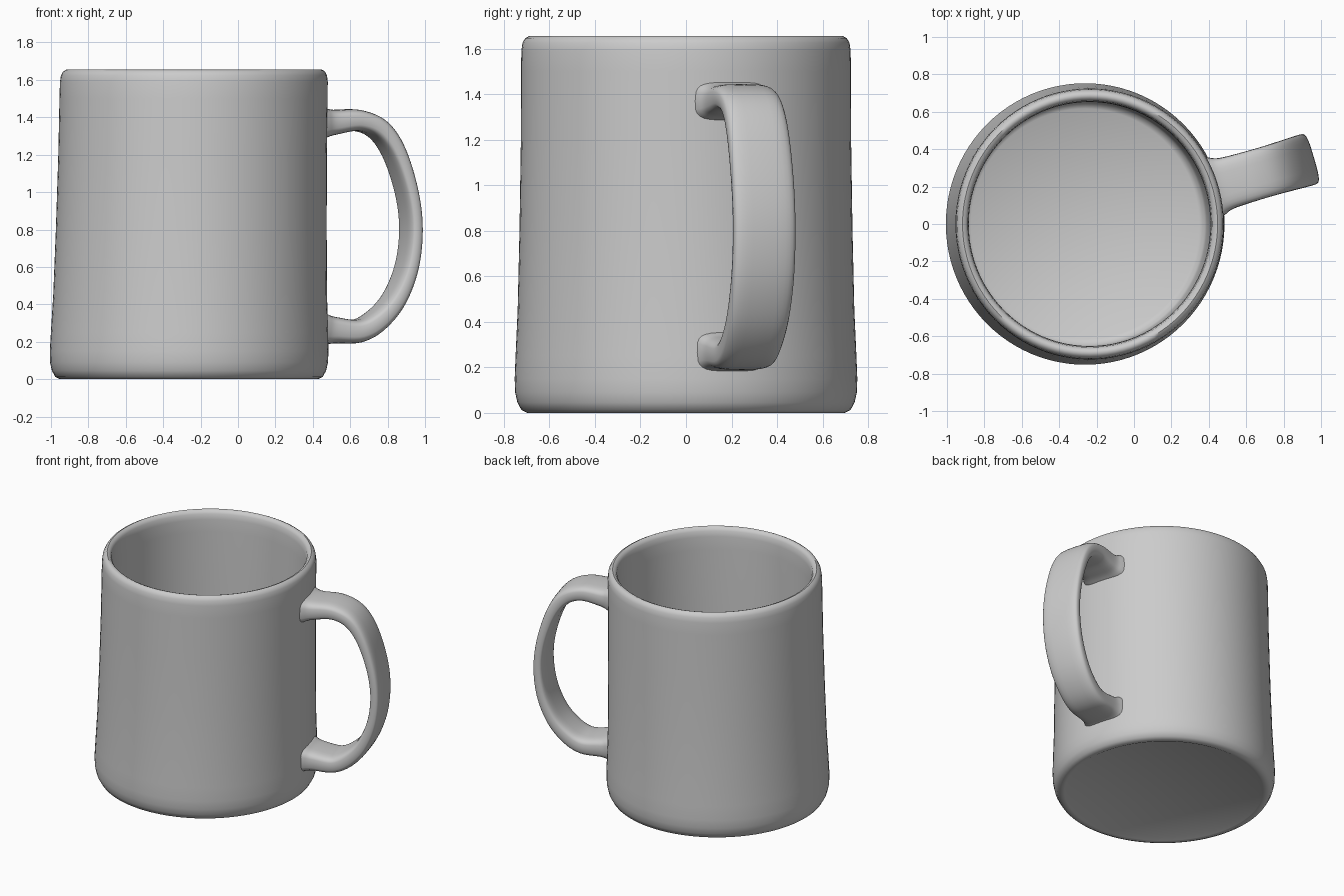
import bpy, bmesh, math
from mathutils import Vector

if "Cube" in bpy.data.objects:
    bpy.data.objects.remove(bpy.data.objects["Cube"])

clay = bpy.data.materials.new("grey ceramic")
clay.diffuse_color = (0.6, 0.6, 0.6, 1)
clay.use_nodes = True
clay.node_tree.nodes["Principled BSDF"].inputs["Base Color"].default_value = clay.diffuse_color


def finish(name, bm, angle):
    bmesh.ops.recalc_face_normals(bm, faces=bm.faces)
    me = bpy.data.meshes.new(name)
    bm.to_mesh(me)
    bm.free()
    me.materials.append(clay)
    ob = bpy.data.objects.new(name, me)
    bpy.context.collection.objects.link(ob)
    bpy.ops.object.select_all(action='DESELECT')
    ob.select_set(True)
    bpy.context.view_layer.objects.active = ob
    bpy.ops.object.shade_smooth_by_angle(angle=math.radians(angle))
    return ob


def bridge(bm, rings):
    for a, b in zip(rings, rings[1:]):
        n = len(a)
        for i in range(n):
            j = (i + 1) % n
            bm.faces.new((a[i], a[j], b[j], b[i]))


def axis_x(z):
    # the cup leans very slightly towards the handle
    return -0.262 + 0.027 * max(0, z - 0.1) / 1.55


# Cup: outer wall, rounded rim, inner wall and floor as one lathed profile (radius, z)
profile = [(0.64, 0.015), (0.665, 0.002), (0.69, 0.0), (0.715, 0.012), (0.733, 0.045),
           (0.743, 0.09), (0.745, 0.15), (0.741, 0.25), (0.732, 0.45), (0.724, 0.8),
           (0.718, 1.2), (0.717, 1.5), (0.716, 1.59), (0.711, 1.625), (0.699, 1.646),
           (0.682, 1.655), (0.665, 1.648), (0.653, 1.63), (0.648, 1.59), (0.646, 1.5),
           (0.65, 0.8), (0.65, 0.16), (0.64, 0.12), (0.61, 0.1)]
SEG = 96
bm = bmesh.new()
rings = []
for r, z in profile:
    ring = []
    for i in range(SEG):
        a = 2 * math.pi * i / SEG
        ring.append(bm.verts.new((axis_x(z) + r * math.cos(a), 1.01 * r * math.sin(a), z)))
    rings.append(ring)
bridge(bm, rings)
bm.faces.new(rings[0])     # underside
bm.faces.new(rings[-1])    # inner floor
finish("cup", bm, 50)

# Handle: flat rounded band swept along a loop (radius, z, half thickness, half width)
path = [(0.68, 1.37, 0.105, 0.18), (0.72, 1.37, 0.085, 0.16), (0.78, 1.373, 0.068, 0.14),
        (0.92, 1.383, 0.057, 0.135), (1.04, 1.335, 0.052, 0.135), (1.13, 1.21, 0.045, 0.138),
        (1.2, 1.0, 0.04, 0.14), (1.224, 0.8, 0.039, 0.14), (1.2, 0.6, 0.042, 0.14),
        (1.13, 0.43, 0.048, 0.138), (1.03, 0.315, 0.056, 0.135), (0.92, 0.257, 0.062, 0.135),
        (0.78, 0.262, 0.072, 0.14), (0.72, 0.266, 0.088, 0.155), (0.68, 0.268, 0.105, 0.175)]


def spline(t):
    i = min(int(t), len(path) - 2)
    f = t - i
    p = [Vector(path[max(0, min(len(path) - 1, k))]) for k in range(i - 1, i + 3)]
    return 0.5 * (2 * p[1] + (p[2] - p[0]) * f + (2 * p[0] - 5 * p[1] + 4 * p[2] - p[3]) * f ** 2
                  + (3 * p[1] - p[0] - 3 * p[2] + p[3]) * f ** 3)


turn = math.radians(16.3)
out = Vector((math.cos(turn), math.sin(turn), 0))
side = Vector((-math.sin(turn), math.cos(turn), 0))
up = Vector((0, 0, 1))
STEPS, SIDES = 84, 28
bm = bmesh.new()
rings = []
for s in range(STEPS + 1):
    t = s / STEPS * (len(path) - 1)
    c = spline(t)
    d = spline(min(t + 0.05, len(path) - 1)) - spline(max(t - 0.05, 0))
    tangent = (out * d[0] + up * d[1]).normalized()
    normal = side.cross(tangent)
    centre = Vector((-0.25, 0, 0)) + out * c[0] + up * c[1]
    ring = []
    for k in range(SIDES):
        a = 2 * math.pi * k / SIDES
        ca, sa = math.cos(a), math.sin(a)
        # superellipse section gives the band soft corners
        u = math.copysign(abs(ca) ** 0.55, ca) * c[3]
        v = math.copysign(abs(sa) ** 0.55, sa) * c[2]
        ring.append(bm.verts.new(centre + side * u + normal * v))
    rings.append(ring)
bridge(bm, rings)
bm.faces.new(rings[0])
bm.faces.new(rings[-1])
finish("handle", bm, 60)
